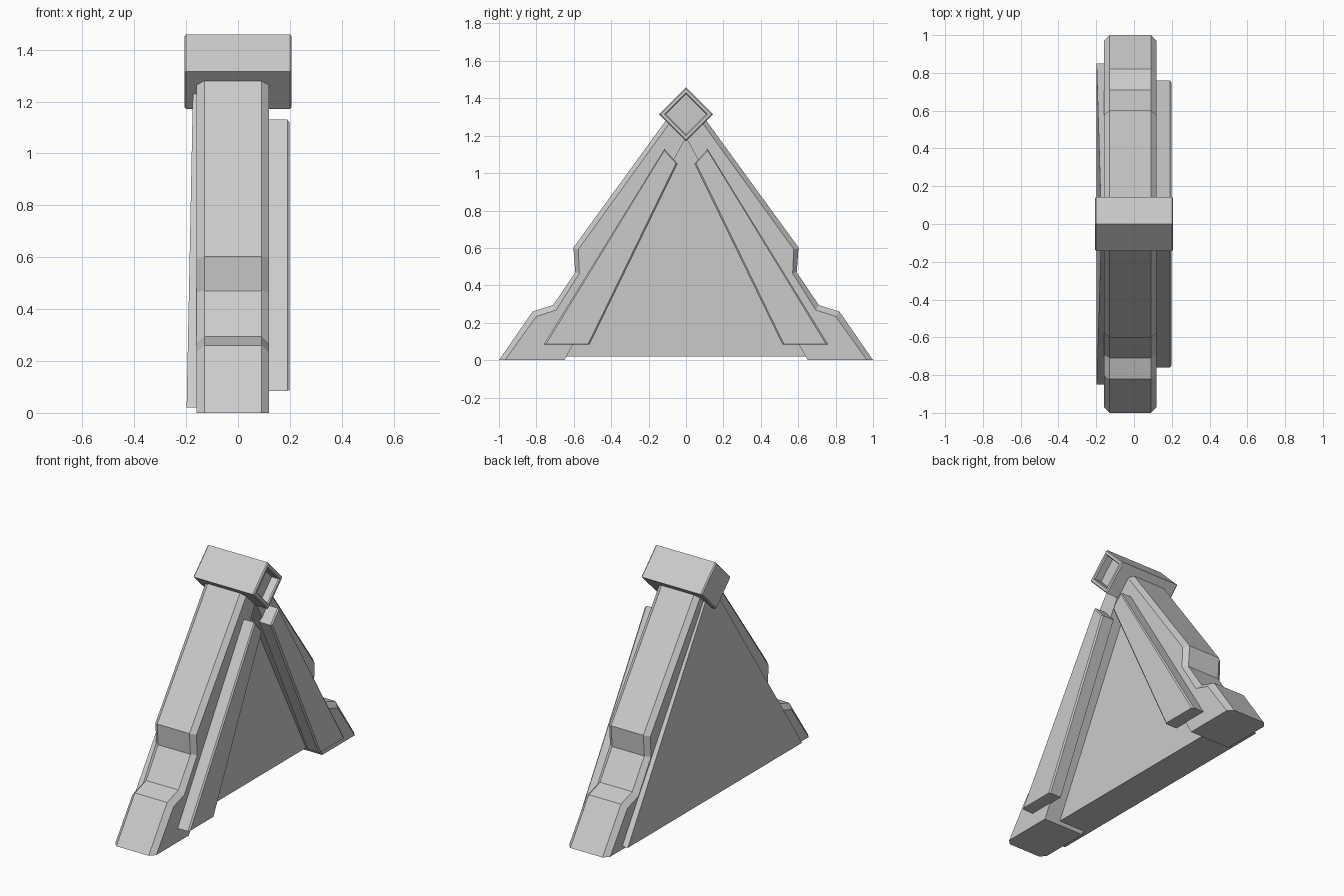
import bpy, bmesh

if "Cube" in bpy.data.objects:
    bpy.data.objects.remove(bpy.data.objects["Cube"])


def loft(name, sections):
    """Skin rings of (x, y, z) points with equal counts and cap both ends."""
    bm = bmesh.new()
    rings = [[bm.verts.new(p) for p in ring] for ring in sections]
    n = len(rings[0])
    for a, b in zip(rings, rings[1:]):
        for i in range(n):
            j = (i + 1) % n
            # coincident edges are welded below
            bm.faces.new((a[i], a[j], b[j], b[i]))
    bm.faces.new(rings[0])
    bm.faces.new(rings[-1])
    bmesh.ops.remove_doubles(bm, verts=bm.verts, dist=0.0001)
    bmesh.ops.recalc_face_normals(bm, faces=bm.faces)
    mesh = bpy.data.meshes.new(name)
    bm.to_mesh(mesh)
    bm.free()
    obj = bpy.data.objects.new(name, mesh)
    bpy.context.collection.objects.link(obj)
    return obj


def at_x(x, profile):
    return [(x, y, z) for y, z in profile]


def symmetric(half, top, inner):
    """Full A-shaped outline from one half of its outer edge."""
    left = [(-y, z) for y, z in reversed(half)]
    foot = 0.65
    return half + [(0, top)] + left + [(-foot, 0), (0, inner), (foot, 0)]


# Stepped pair of sloping beams with chamfered outer edges
outer = symmetric([(1, 0), (0.82, 0.26), (0.71, 0.295), (0.592, 0.47), (0.602, 0.602)],
                  1.43, 1.19)
inset = symmetric([(0.968, 0), (0.80, 0.234), (0.694, 0.268), (0.57, 0.464), (0.576, 0.592)],
                  1.39, 1.19)
loft("gable_beams", [at_x(-0.16, inset), at_x(-0.13, outer),
                     at_x(0.09, outer), at_x(0.12, inset)])

# Slightly leaning triangular infill panel
back = [(-0.198, -0.85, 0.02), (-0.198, 0.85, 0.02), (-0.172, 0, 1.32)]
loft("gable_panel", [back, [(x + 0.215, y, z) for x, y, z in back]])

# Raised trim boards, mirrored across the centre
board = [(0.76, 0.085), (0.515, 0.085), (0.045, 1.05), (0.115, 1.13)]
board_face = [(0.748, 0.087), (0.523, 0.087), (0.054, 1.052), (0.116, 1.12)]
trim = loft("trim_boards", [at_x(0.115, board), at_x(0.19, board), at_x(0.198, board_face)])
mirror = trim.modifiers.new("mirror", 'MIRROR')
mirror.use_axis = (False, True, False)


# Diamond ridge beam with a recessed front end
def diamond(x, r):
    z = 1.315
    return [(x, r, z), (x, 0, z + r), (x, -r, z), (x, 0, z - r)]


loft("ridge_beam", [diamond(-0.207, 0.136), diamond(-0.2, 0.144), diamond(0.2, 0.144),
                    diamond(0.207, 0.136), diamond(0.207, 0.115), diamond(0.2, 0.108),
                    diamond(0.155, 0.108)])
